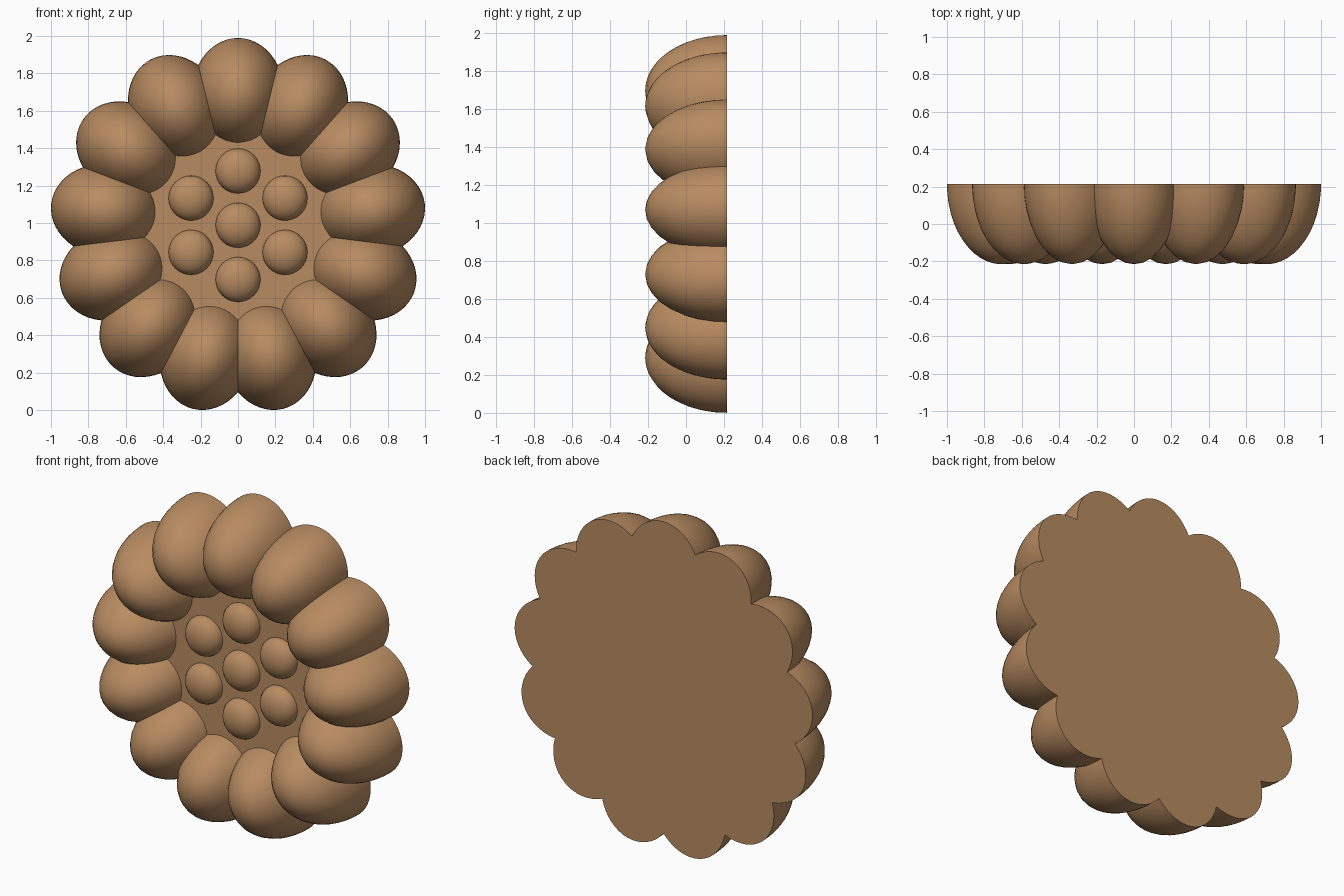
import bpy, bmesh, math
from mathutils import Matrix, Vector

if "Cube" in bpy.data.objects:
    bpy.data.objects.remove(bpy.data.objects["Cube"])

CZ = 0.983       # height of the rosette centre
BACK = 0.215     # flat back plane
DISC = 0.04      # front face of the recessed centre

mat = bpy.data.materials.new("warm_brown")
mat.diffuse_color = (0.48, 0.26, 0.12, 1)
mat.use_nodes = True
mat.node_tree.nodes["Principled BSDF"].inputs["Base Color"].default_value = mat.diffuse_color


def finish(name, bm):
    bmesh.ops.recalc_face_normals(bm, faces=bm.faces[:])
    me = bpy.data.meshes.new(name)
    bm.to_mesh(me)
    bm.free()
    ob = bpy.data.objects.new(name, me)
    bpy.context.collection.objects.link(ob)
    me.materials.append(mat)
    bpy.ops.object.select_all(action='DESELECT')
    ob.select_set(True)
    bpy.context.view_layer.objects.active = ob
    bpy.ops.object.shade_smooth_by_angle(angle=math.radians(35))
    return ob


def half_ellipsoid(name, radii, matrix, u=32, v=20):
    """Dome bulging towards -y with a flat face on its own y = 0 plane."""
    bm = bmesh.new()
    bmesh.ops.create_uvsphere(bm, u_segments=u, v_segments=v, radius=1)
    cut = bmesh.ops.bisect_plane(bm, geom=bm.verts[:] + bm.edges[:] + bm.faces[:],
                                 dist=1e-4, plane_co=(0, 0, 0), plane_no=(0, 1, 0),
                                 clear_outer=True)
    rim = [e for e in bm.edges if e.is_boundary]
    bmesh.ops.holes_fill(bm, edges=rim, sides=0)
    bmesh.ops.transform(bm, matrix=matrix @ Matrix.Diagonal((*radii, 1)), verts=bm.verts[:])
    return finish(name, bm)


# ring of 13 overlapping petals, one pointing straight up
for i in range(13):
    spin = Matrix.Rotation(i * math.tau / 13, 4, 'Y')
    m = Matrix.Translation((0, BACK, CZ)) @ spin @ Matrix.Translation((0, 0, 0.714))
    half_ellipsoid(f"petal_{i + 1}", (0.246, 0.43, 0.292), m, 32, 24)

# recessed flat centre, reaching under the petals to the back
bm = bmesh.new()
bmesh.ops.create_cone(bm, cap_ends=True, segments=64, radius1=0.62, radius2=0.62,
                      depth=BACK - DISC)
bmesh.ops.transform(bm, verts=bm.verts[:],
                    matrix=Matrix.Translation((0, (BACK + DISC) / 2, CZ))
                    @ Matrix.Rotation(math.pi / 2, 4, 'X'))
finish("centre_disc", bm)

# seven seed domes: one in the middle, six around it
spots = [Vector((0, 0, 0))]
for i in range(6):
    a = i * math.tau / 6
    spots.append(Vector((0.29 * math.sin(a), 0, 0.29 * math.cos(a))))
for i, p in enumerate(spots):
    half_ellipsoid(f"seed_{i + 1}", (0.12, 0.08, 0.12),
                   Matrix.Translation(p + Vector((0, DISC, CZ + 0.005))), 24, 16)
